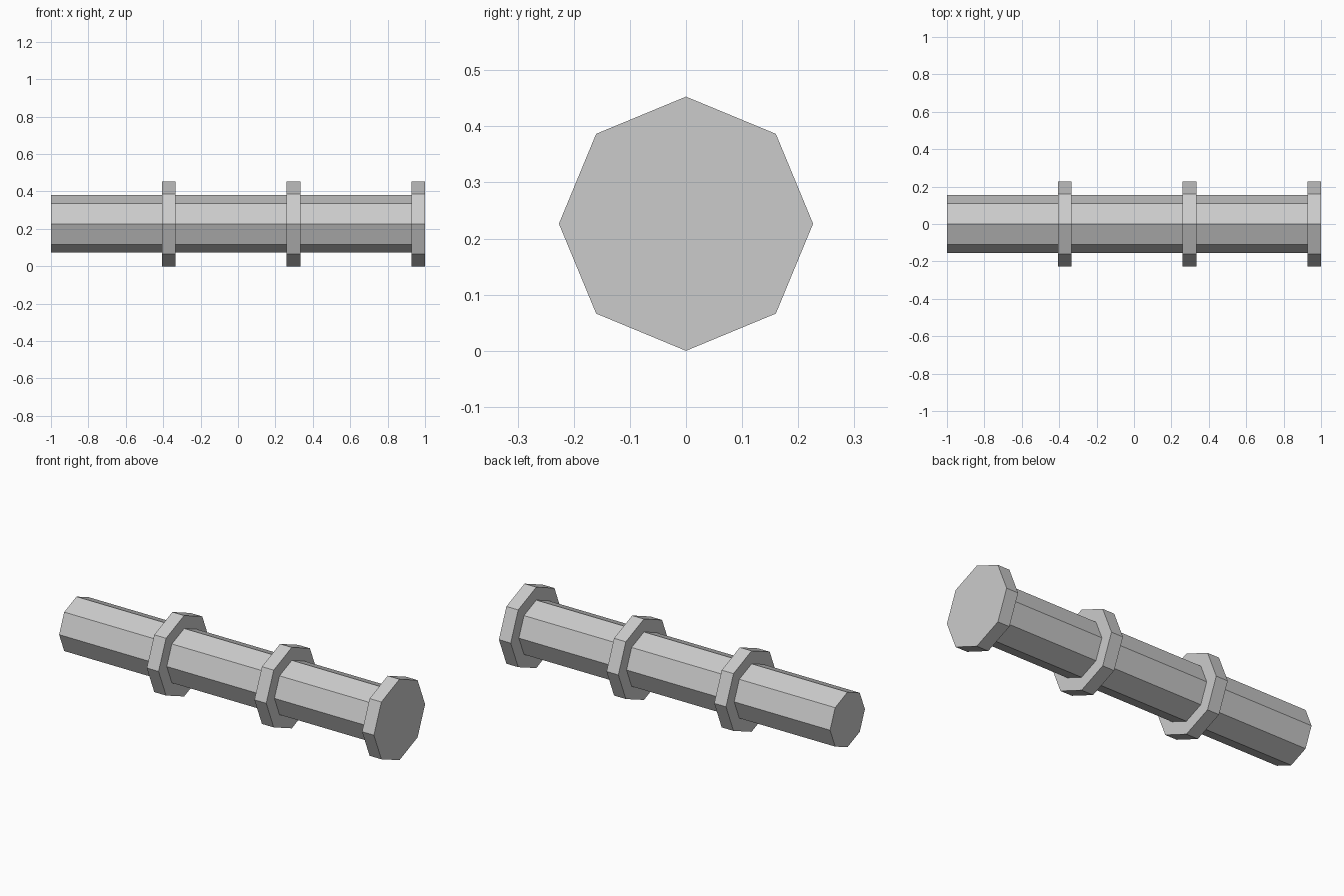
import bpy, math
from mathutils import Matrix

if "Cube" in bpy.data.objects:
    bpy.data.objects.remove(bpy.data.objects["Cube"])

RING_R, PIPE_R = 0.2265, 0.154
RING_W = 0.073


def octagon_bar(name, radius, x0, x1):
    """Capped eight-sided prism along x, with a corner pointing straight up."""
    bpy.ops.mesh.primitive_cylinder_add(vertices=8, radius=radius, depth=x1 - x0)
    ob = bpy.context.object
    ob.name = name
    ob.data.transform(Matrix.Rotation(math.pi / 2, 4, 'Y'))
    ob.location = ((x0 + x1) / 2, 0, RING_R)
    return ob


# Main pipe, ending inside the end flange
octagon_bar("pipe", PIPE_R, -1.0, 1.0 - RING_W / 2)

# Two collars and the end flange, evenly spaced
for i, name in enumerate(("end_flange", "middle_collar", "far_collar")):
    right = 1.0 - i * 2 / 3
    octagon_bar(name, RING_R, right - RING_W, right)
